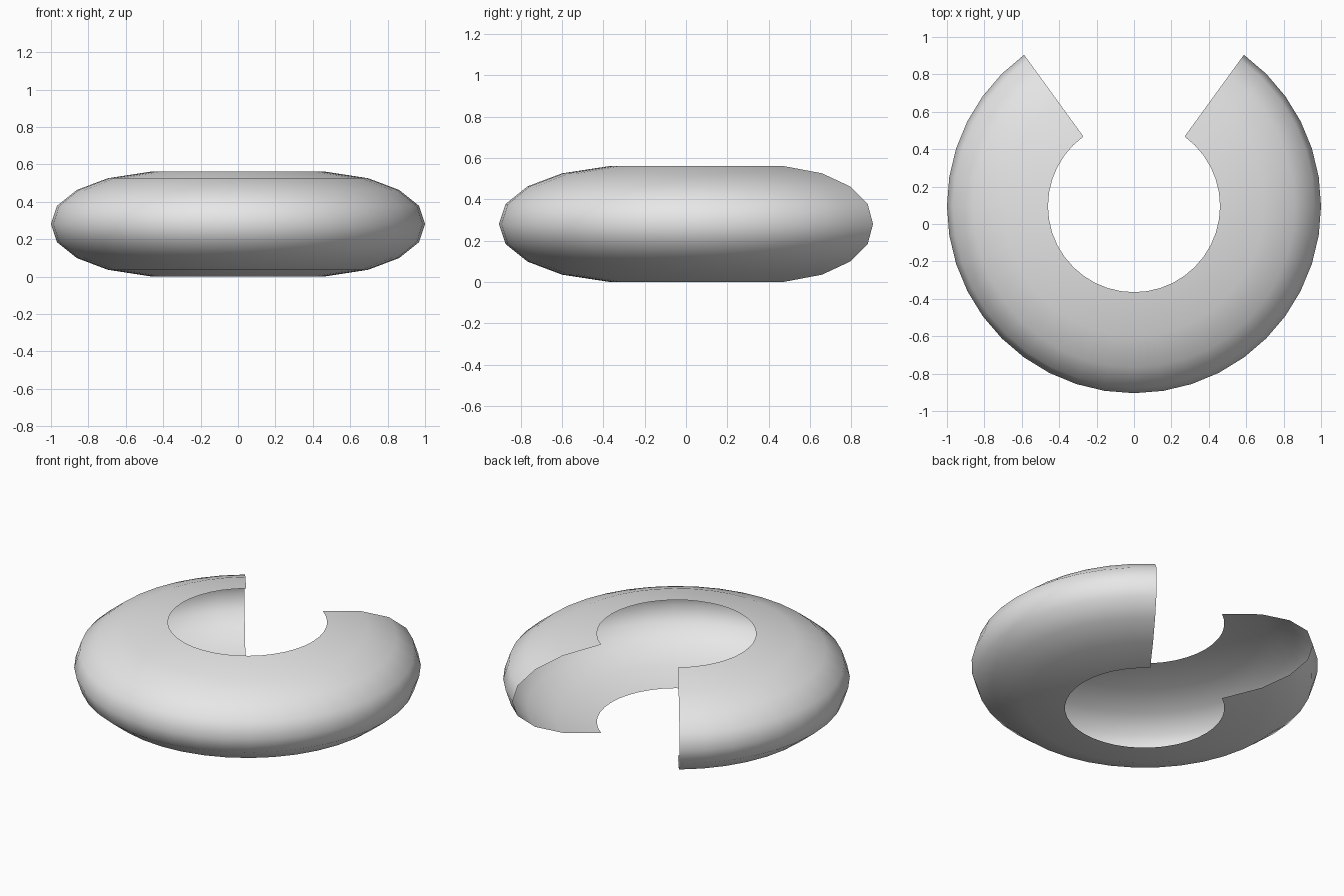
import bpy
import bmesh
from math import radians
from mathutils import Matrix, Vector

cube = bpy.data.objects.get("Cube")
if cube:
    bpy.data.objects.remove(cube, do_unlink=True)

MID_Z = 0.281      # height of the widest ring
CENTRE_Y = 0.0955  # centre of the sweep
START = 126        # angle of the first open end, degrees
SWEEP = 288
SEGMENTS = 32

# Light grey material
grey = bpy.data.materials.new("light grey")
grey.use_nodes = True
colour = (0.8, 0.8, 0.8, 1)
grey.diffuse_color = colour
grey.node_tree.nodes["Principled BSDF"].inputs["Base Color"].default_value = colour

# Upper half of the cross-section as (radius, height above the middle), mirrored below
upper = [(0.46, 0.281), (0.695, 0.245), (0.862, 0.182), (0.968, 0.097)]
profile = upper + [(1.0, 0.0)] + [(r, -h) for r, h in reversed(upper)]

# Sweep the open section around the vertical axis, leaving the gap at the back
bm = bmesh.new()
turn = Matrix.Rotation(radians(START), 4, "Z")
verts = [bm.verts.new(turn @ Vector((r, 0, MID_Z + h))) for r, h in profile]
edges = [bm.edges.new(pair) for pair in zip(verts, verts[1:])]
bmesh.ops.spin(bm, geom=verts + edges, cent=(0, 0, 0), axis=(0, 0, 1),
               angle=radians(SWEEP), steps=SEGMENTS)
bmesh.ops.translate(bm, verts=bm.verts, vec=(0, CENTRE_Y, 0))

# Make all faces point outward and shade them smoothly
bm.normal_update()
middle = Vector((0, CENTRE_Y, MID_Z))
inward = [f for f in bm.faces if f.normal.dot(f.calc_center_median() - middle) < 0]
bmesh.ops.reverse_faces(bm, faces=inward)
for face in bm.faces:
    face.smooth = True

mesh = bpy.data.meshes.new("open_ring_shell")
bm.to_mesh(mesh)
bm.free()
mesh.materials.append(grey)
shell = bpy.data.objects.new("open_ring_shell", mesh)
bpy.context.collection.objects.link(shell)
